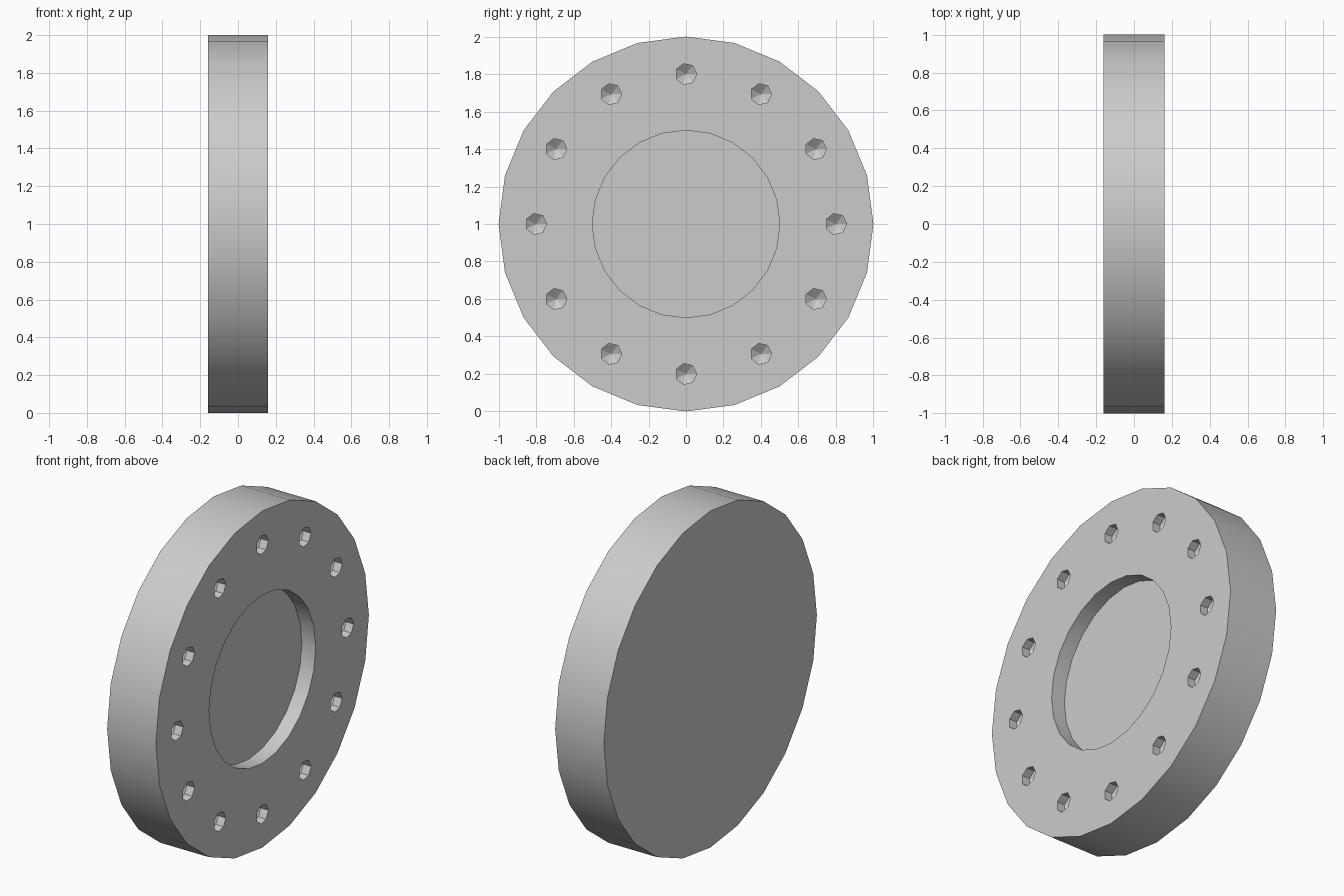
import bpy, bmesh
from math import cos, sin, pi, radians
from mathutils import Matrix

if "Cube" in bpy.data.objects:
    bpy.data.objects.remove(bpy.data.objects["Cube"], do_unlink=True)

SIDES = 24
BACK, FLOOR, FACE = -0.16, 0.07, 0.16

grey = bpy.data.materials.new("plain_grey")
grey.use_nodes = True
tone = (0.6, 0.6, 0.6, 1)
grey.diffuse_color = tone
grey.node_tree.nodes["Principled BSDF"].inputs["Base Color"].default_value = tone


def lathe(name, profile, sides):
    """Revolve (x, radius) points around the x axis; zero radius makes a tip."""
    bm = bmesh.new()
    rings = []
    for x, r in profile:
        if r == 0:
            rings.append([bm.verts.new((x, 0, 0))] * sides)
        else:
            rings.append([bm.verts.new((x, r * cos(2 * pi * i / sides), r * sin(2 * pi * i / sides)))
                          for i in range(sides)])
    for a, b in zip(rings, rings[1:]):
        for i in range(sides):
            j = (i + 1) % sides
            bm.faces.new(list(dict.fromkeys((a[i], a[j], b[j], b[i]))))
    bmesh.ops.recalc_face_normals(bm, faces=bm.faces)
    mesh = bpy.data.meshes.new(name)
    bm.to_mesh(mesh)
    bm.free()
    mesh.materials.append(grey)
    ob = bpy.data.objects.new(name, mesh)
    bpy.context.collection.objects.link(ob)
    return ob


# Disc with a shallow round recess in its right face
flange = lathe("flange_disc", [(BACK, 0), (BACK, 1), (FACE, 1), (FACE, 0.5), (FLOOR, 0.5), (FLOOR, 0)], SIDES)
flange.location.z = 1

# Ring of twelve blind bolt holes with pointed bottoms
drill = lathe("hole_cutter", [(FACE + 0.05, 0), (FACE + 0.05, 0.057), (FACE - 0.05, 0.057), (FACE - 0.09, 0)], 7)
bm = bmesh.new()
for k in range(12):
    a = radians(30 * k)
    piece = drill.data.copy()
    piece.transform(Matrix.Translation((0, 0.8 * cos(a), 0.8 * sin(a))))
    bm.from_mesh(piece)
    bpy.data.meshes.remove(piece)
bm.to_mesh(drill.data)
bm.free()
drill.location.z = 1
drill.hide_render = True

cut = flange.modifiers.new("bolt_holes", "BOOLEAN")
cut.operation = "DIFFERENCE"
cut.solver = "EXACT"
cut.object = drill

# Bake the holes and smooth the rim while keeping edges sharp
bpy.context.view_layer.objects.active = flange
bpy.ops.object.select_all(action="DESELECT")
flange.select_set(True)
bpy.ops.object.modifier_apply(modifier=cut.name)
bpy.data.objects.remove(drill, do_unlink=True)
bpy.ops.object.shade_smooth_by_angle(angle=radians(30))
